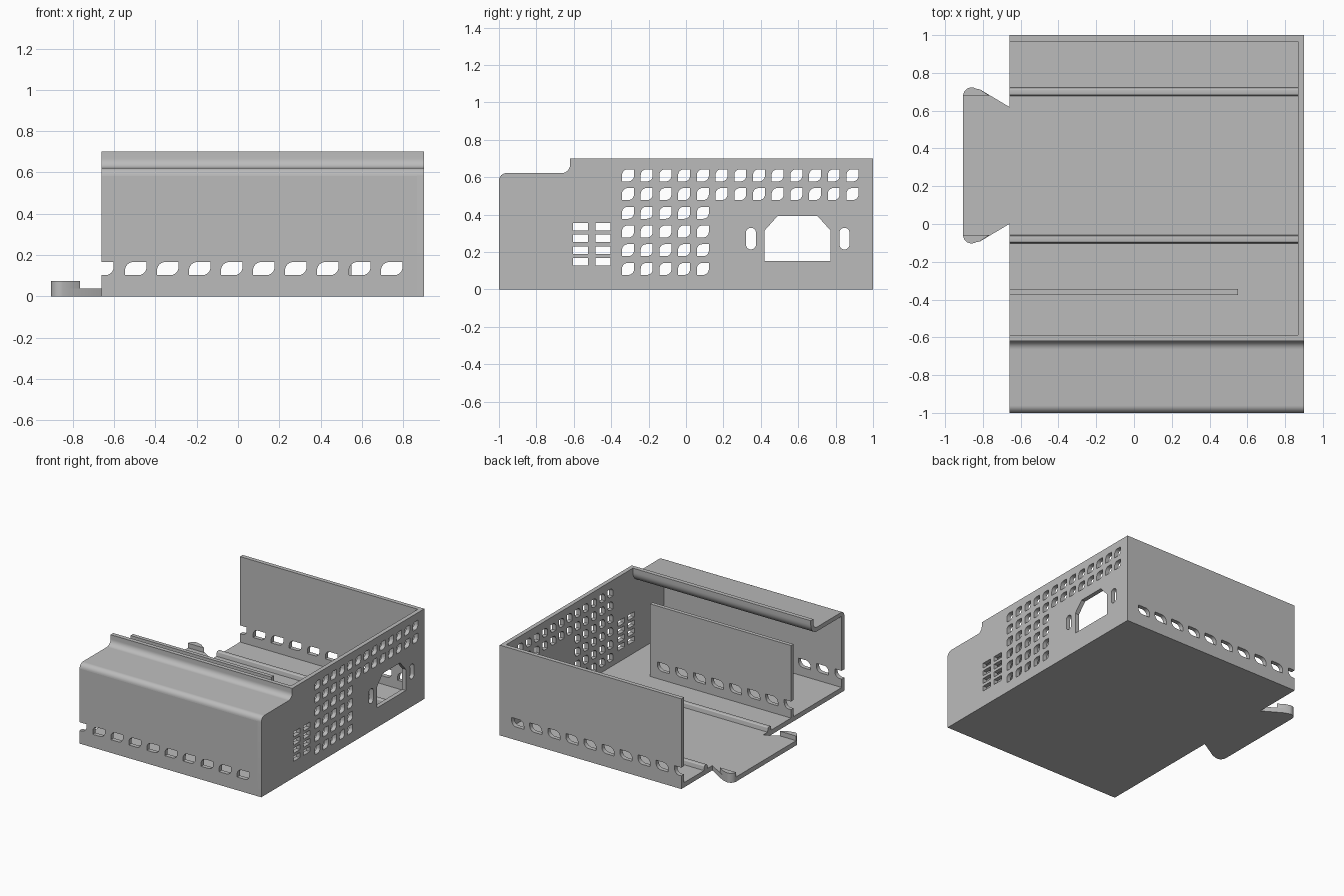
import bpy
import bmesh
from math import cos, sin, radians
from mathutils import Vector
from mathutils.geometry import tessellate_polygon

if "Cube" in bpy.data.objects:
    bpy.data.objects.remove(bpy.data.objects["Cube"])

# Main dimensions
T = 0.033                      # wall thickness
OPEN, RIGHT = -0.66, 0.90      # open end and closed end along x
INNER = RIGHT - T
TOP, SHELF = 0.70, 0.622
FLOOR, RIB = 0.037, 0.073
TONGUE_MID = 0.31              # mirror line of the tongue

grey = bpy.data.materials.new("plain grey")
grey.use_nodes = True
grey.diffuse_color = (0.5, 0.5, 0.5, 1)
grey.node_tree.nodes["Principled BSDF"].inputs["Base Color"].default_value = (0.5, 0.5, 0.5, 1)


def arc(cu, cv, r, start, end, n=8):
    angles = [radians(start + (end - start) * i / n) for i in range(n + 1)]
    return [(cu + r * cos(a), cv + r * sin(a)) for a in angles]


def rect(u0, u1, v0, v1):
    return [(u0, v0), (u1, v0), (u1, v1), (u0, v1)]


def leaf(u, v, w, h, r):
    """Rectangle with two opposite corners rounded."""
    u0, u1, v0, v1 = u - w / 2, u + w / 2, v - h / 2, v + h / 2
    return ([(u0, v0)] + arc(u1 - r, v0 + r, r, -90, 0)
            + [(u1, v1)] + arc(u0 + r, v1 - r, r, 90, 180))


def oval(u, v, w, h):
    r = w / 2
    return arc(u, v + h / 2 - r, r, 0, 180, 12) + arc(u, v - h / 2 + r, r, 180, 360, 12)


def plate(name, axis, start, end, outline, holes=()):
    """Extrude an outline with holes along one axis."""
    place = {"x": lambda u, v, d: (d, u, v),
             "y": lambda u, v, d: (u, d, v),
             "z": lambda u, v, d: (u, v, d)}[axis]
    loops = [outline, *holes]
    tris = tessellate_polygon([[Vector((u, v, 0)) for u, v in lp] for lp in loops])
    bm = bmesh.new()
    near, far = [[bm.verts.new(place(u, v, d)) for lp in loops for u, v in lp]
                 for d in (start, end)]
    for tri in tris:
        bm.faces.new([near[i] for i in tri])
        bm.faces.new([far[i] for i in reversed(tri)])
    first = 0
    for lp in loops:
        n = len(lp)
        for i in range(n):
            a, b = first + i, first + (i + 1) % n
            bm.faces.new((near[a], near[b], far[b], far[a]))
        first += n
    bmesh.ops.recalc_face_normals(bm, faces=bm.faces[:])
    mesh = bpy.data.meshes.new(name)
    bm.to_mesh(mesh)
    bm.free()
    mesh.materials.append(grey)
    obj = bpy.data.objects.new(name, mesh)
    bpy.context.collection.objects.link(obj)
    bpy.ops.object.select_all(action="DESELECT")
    obj.select_set(True)
    bpy.context.view_layer.objects.active = obj
    bpy.ops.object.shade_smooth_by_angle(angle=radians(30))
    return obj


# Long walls with a row of leaf slots and a half slot at the open end
def slotted_wall(name, y0, y1, x_end, height, count):
    z0, z1, r, edge = 0.102, 0.166, 0.04, -0.602
    notch = [(OPEN, z1), (edge, z1)] + arc(edge - r, z0 + r, r, 0, -90) + [(OPEN, z0)]
    outline = [(OPEN, 0), (x_end, 0), (x_end, height), (OPEN, height)] + notch
    slots = [leaf(-0.495 + 0.155 * i, (z0 + z1) / 2, 0.104, z1 - z0, r) for i in range(count)]
    plate(name, "y", y0, y1, outline, slots)


SPRING = SHELF - 0.04
slotted_wall("front_wall", -1, -1 + T, INNER, SPRING, 9)
slotted_wall("back_wall", 1 - T, 1, INNER, TOP, 9)
slotted_wall("divider_wall", -0.375, -0.345, 0.55, 0.6, 7)

# Stepped shelf and lip along the top of the front wall
LIP = -0.62
bend = (LIP - 0.045, SHELF + 0.045)
outer = arc(-0.96, SPRING, 0.04, 180, 90) + arc(*bend, 0.045, -90, 0) + [(LIP, TOP)]
inner = ([(LIP + T, TOP)] + arc(*bend, 0.045 + T, 0, -90)
         + [(-1 + T, SHELF - T), (-1 + T, SPRING)])
plate("front_shelf", "x", OPEN, INNER, outer + inner)

# End wall: vent grid, small slots, socket opening and screw slots
holes = []
for row in range(6):
    for col in range(13 if row > 3 else 5):
        holes.append(leaf(-0.31 + 0.1 * col, 0.11 + 0.1 * row, 0.064, 0.064, 0.03))
for y in (-0.565, -0.443):
    for row in range(4):
        z = 0.147 + 0.063 * row
        holes.append(rect(y - 0.04, y + 0.04, z - 0.02, z + 0.02))
holes.append([(0.42, 0.152), (0.773, 0.152), (0.773, 0.315), (0.703, 0.393),
              (0.49, 0.393), (0.42, 0.315)])
holes += [oval(y, 0.272, 0.054, 0.116) for y in (0.347, 0.847)]
plate("end_wall", "x", INNER, RIGHT, [(-1, 0)] + outer + [(1, TOP), (1, 0)], holes)

# Floor with a flared tongue at the open end
TIP = -0.905
ear = [(-0.815, -0.092)] + arc(-0.86, -0.058, 0.045, -60, -180)


def mirrored(points):
    return [(x, 2 * TONGUE_MID - y) for x, y in reversed(points)]


flare = [(OPEN, 0)] + ear
side = 1 - T
plate("floor", "z", 0, FLOOR, [(INNER, side), (INNER, -side), (OPEN, -side)][::1]
      + flare + mirrored(flare) + [(OPEN, side)])

# Raised ears on the tongue, in line with the floor ribs
raised = [(-0.765, -0.058)] + ear
plate("tongue_ear_front", "z", FLOOR, RIB, raised)
plate("tongue_ear_back", "z", FLOOR, RIB, mirrored(raised))

# Floor ribs with softened edges
for name, y in (("front_rib", -0.08), ("back_rib", 2 * TONGUE_MID + 0.08)):
    crown = arc(y + 0.01, RIB - 0.008, 0.008, 0, 90, 4) + arc(y - 0.01, RIB - 0.008, 0.008, 90, 180, 4)
    feet = [(y - 0.022, FLOOR), (y + 0.022, FLOOR)]
    plate(name, "x", OPEN, INNER, crown + feet)
